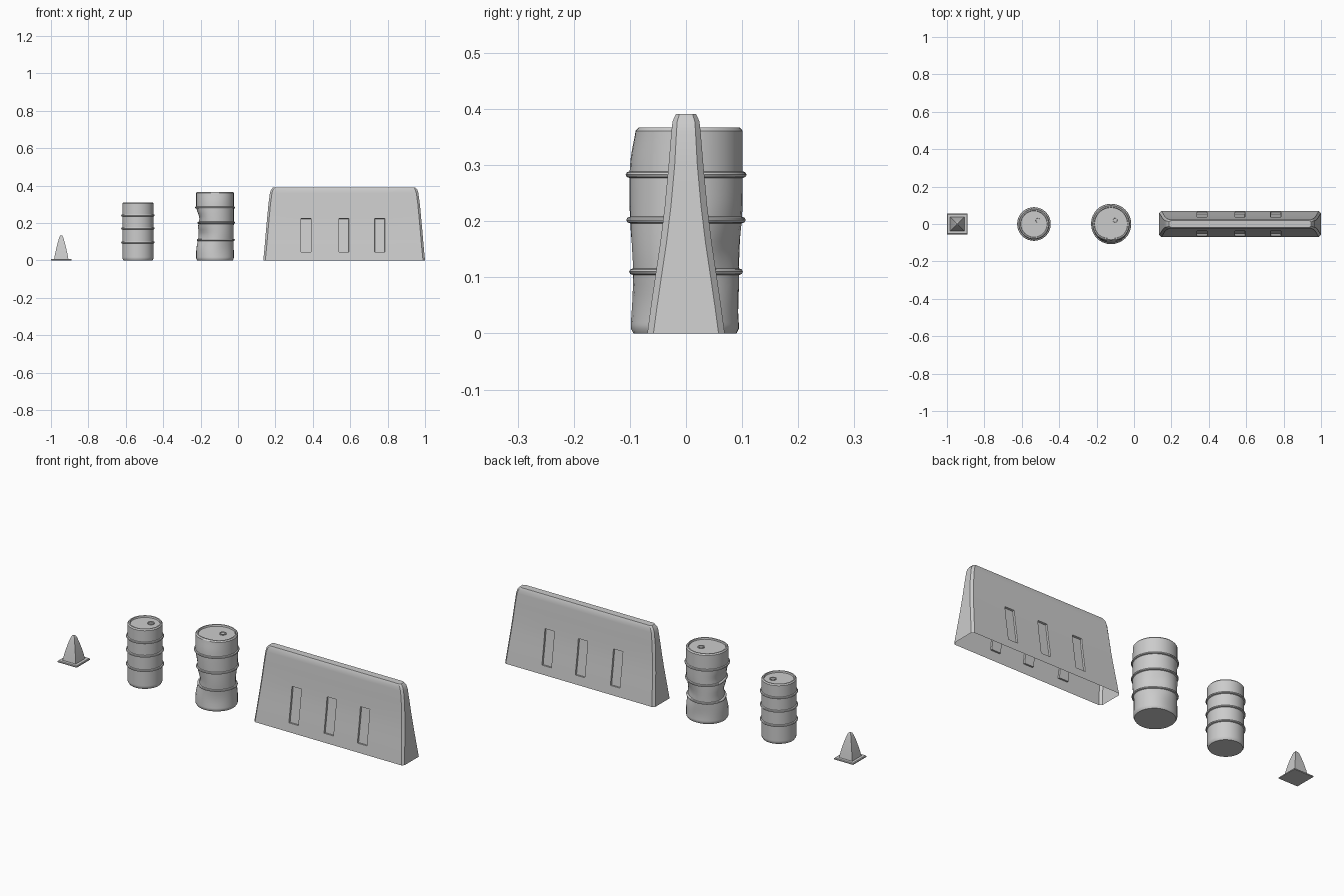
import bpy, bmesh
from math import sin, cos, pi, atan2, exp, radians

if "Cube" in bpy.data.objects:
    bpy.data.objects.remove(bpy.data.objects["Cube"])


def loft(name, rings, loc=(0, 0, 0), cap_bottom=True, edit=None):
    """Skin a stack of equal-length vertex rings (bottom to top) into one object."""
    bm = bmesh.new()
    loops = [[bm.verts.new(p) for p in ring] for ring in rings]
    n = len(loops[0])
    for a, b in zip(loops, loops[1:]):
        for i in range(n):
            j = (i + 1) % n
            bm.faces.new((a[i], a[j], b[j], b[i]))
    bm.faces.new(loops[-1])
    if cap_bottom:
        bm.faces.new(loops[0][::-1])
    bm.normal_update()
    if edit:
        edit(bm)
    me = bpy.data.meshes.new(name)
    bm.to_mesh(me)
    bm.free()
    ob = bpy.data.objects.new(name, me)
    ob.location = loc
    bpy.context.collection.objects.link(ob)
    bpy.ops.object.select_all(action='DESELECT')
    ob.select_set(True)
    bpy.context.view_layer.objects.active = ob
    bpy.ops.object.shade_smooth_by_angle(angle=radians(30))
    return ob


def square(h, z):
    return [(-h, -h, z), (h, -h, z), (h, h, z), (-h, h, z)]


def circle(r, z, n, cx=0, cy=0):
    return [(cx + r * cos(2 * pi * i / n), cy + r * sin(2 * pi * i / n), z) for i in range(n)]


# Traffic cone: square plate with a curved four-sided spike
loft("cone", [square(h, z) for h, z in (
    (.055, 0), (.055, .005), (.052, .008), (.038, .008), (.033, .035), (.027, .063),
    (.019, .095), (.011, .122), (.007, .131), (.003, .134))], (-.945, 0, 0))


# Drums: lathed body with hoops, recessed lid and bung; dents = (angle, z, depth, z spread)
def drum(name, x, r, height, hoops, bung, dents=()):
    prof = [(r - .006, 0), (r - .001, .008), (r, .015)]
    stops = [.015] + hoops + [height - .008]
    for k, (a, b) in enumerate(zip(stops, stops[1:])):
        lo = a + (.006 if k else .004)
        hi = b - .006
        prof += [(r, lo + (hi - lo) * t / 5) for t in range(6)]
        if k < len(hoops):
            prof += [(r + .005, b - .004), (r + .007, b), (r + .005, b + .004)]
    prof += [(r, height - .006), (r - .005, height), (r - .011, height), (r - .013, height - .008)]

    def dent(bm):
        for v in bm.verts:
            rad = (v.co.x ** 2 + v.co.y ** 2) ** .5
            ang = atan2(v.co.y, v.co.x)
            push = 0
            for a, z, depth, spread in dents:
                d = (ang - radians(a) + pi) % (2 * pi) - pi
                push += depth * exp(-(d / .65) ** 2 - ((v.co.z - z) / spread) ** 2)
            v.co.xy *= 1 - push / rad

    loft(name, [circle(pr, z, 32) for pr, z in prof], (x, 0, 0), edit=dent)
    top = height - .008
    loft(name + "_bung", [circle(br, z, 16, *bung) for br, z in (
        (.017, top - .001), (.017, top + .004), (.012, top + .004), (.011, top + .001))], (x, 0, 0))


drum("drum", -.535, .083, .311, [.0965, .1715, .241], (.021, .019))
drum("dented_drum", -.123, .101, .367, [.11, .202, .283], (.022, .02),
     [(188, .225, .02, .035), (195, .14, .02, .045), (55, .14, .017, .05),
      (-90, .375, .012, .05), (-125, .13, .012, .06), (-60, .06, .008, .06), (95, .04, .008, .06)])


# Road barrier: tapered hollow shell, open underneath, three slots pressed into each face
SLOTS = [(.337, .391), (.539, .593), (.731, .785)]
CX = .5675


def barrier_ring(hx, hy, z, chamfer=.011):
    xs = [CX - hx + chamfer] + [x for s in SLOTS for x in s] + [CX + hx - chamfer]
    ey = hy - min(chamfer, hy * .35)
    return ([(x, -hy, z) for x in xs] + [(CX + hx, -ey, z), (CX + hx, ey, z)]
            + [(x, hy, z) for x in xs[::-1]] + [(CX - hx, ey, z), (CX - hx, -ey, z)])


def press_slots(bm):
    for x0, x1 in SLOTS:
        for side in (-1, 1):
            faces = []
            for f in bm.faces:
                c = f.calc_center_median()
                if x0 < c.x < x1 and .045 < c.z < .225 and c.y * side > 0 and f.normal.y * side > .5 \
                        and all(x0 - .001 < v.co.x < x1 + .001 for v in f.verts):
                    faces.append(f)
            bmesh.ops.inset_region(bm, faces=faces, thickness=.001, depth=-.009, use_even_offset=True)
            bm.normal_update()


loft("barrier", [barrier_ring(*p) for p in (
    (.4325, .069, 0), (.428, .063, .045), (.423, .055, .1), (.418, .046, .16), (.412, .038, .225),
    (.405, .031, .3), (.397, .026, .36), (.391, .024, .378), (.38, .018, .391))],
    cap_bottom=False, edit=press_slots)
